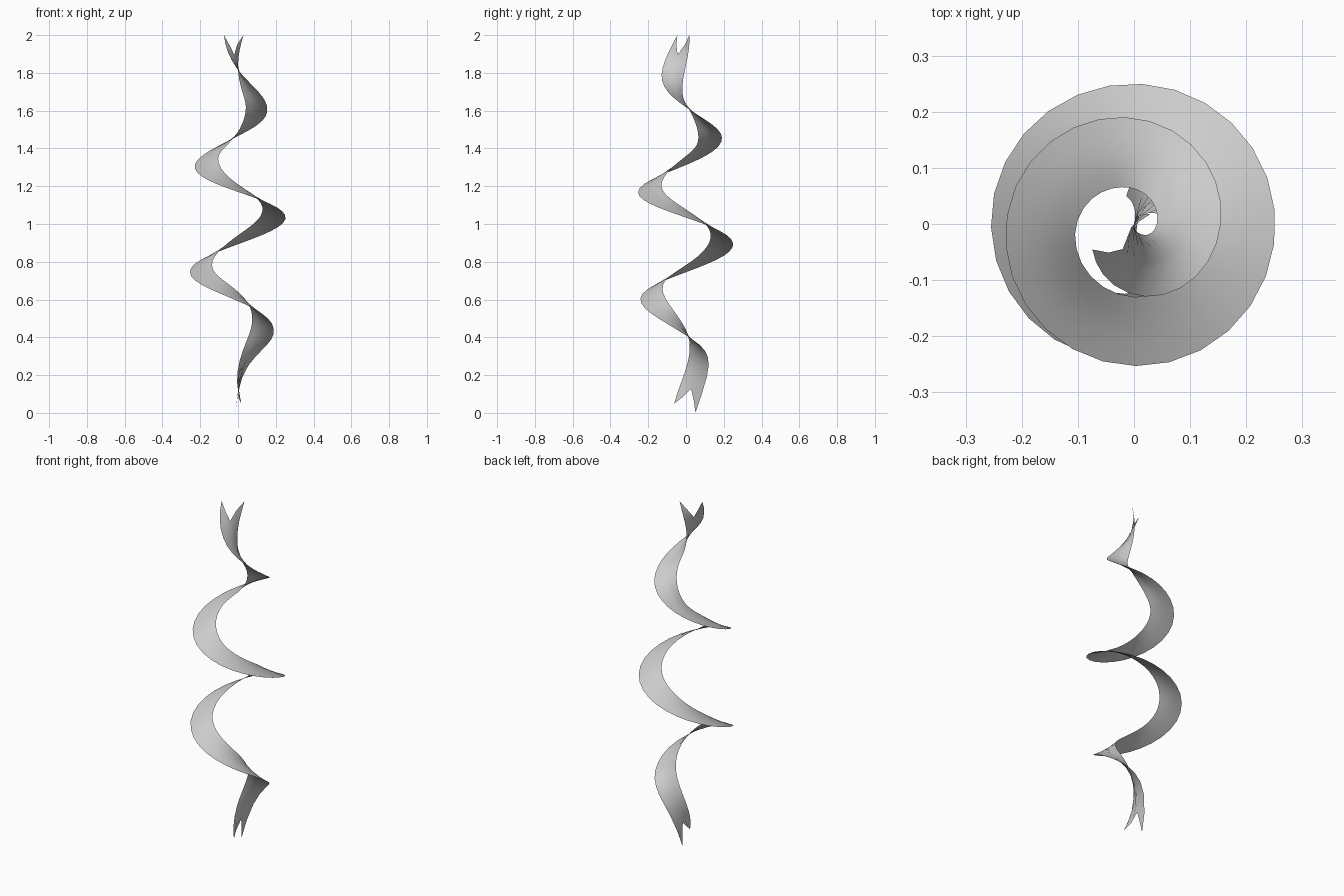
import bpy, bmesh, math

if "Cube" in bpy.data.objects:
    bpy.data.objects.remove(bpy.data.objects["Cube"])

# Ribbon edges: (quarter turns clockwise from +y, radius, height)
OUTER = [(-.17, .052, 0), (.25, .13, .244), (1.13, .194, .435), (2.05, .242, .60),
         (3.02, .255, .748), (4, .25, .893), (5, .252, 1.034), (6, .253, 1.17),
         (6.95, .23, 1.305), (7.92, .192, 1.454), (8.92, .157, 1.605),
         (9.85, .133, 1.78), (10.65, .087, 2.0)]
INNER = [(-.17, -.065, .05), (.6, .034, .334), (1.3, .085, .504), (2.1, .126, .658),
         (3.05, .138, .79), (4, .131, .94), (5, .13, 1.077), (6, .13, 1.21),
         (6.85, .108, 1.34), (7.77, .07, 1.454), (8.68, .046, 1.597),
         (9.45, .03, 1.70), (10.65, -.034, 2.0)]
ROWS, COLS = 72, 4


def slope(pts, i, c):
    a, b = pts[max(i - 1, 0)], pts[min(i + 1, len(pts) - 1)]
    return (b[c] - a[c]) / (b[0] - a[0])


def sample(pts, k):
    """Smooth Hermite interpolation of radius and height."""
    i = 0
    while i < len(pts) - 2 and k > pts[i + 1][0]:
        i += 1
    a, b = pts[i], pts[i + 1]
    h = b[0] - a[0]
    t = (k - a[0]) / h
    return [(2*t**3 - 3*t*t + 1) * a[c] + (t**3 - 2*t*t + t) * h * slope(pts, i, c)
            + (3*t*t - 2*t**3) * b[c] + (t**3 - t*t) * h * slope(pts, i + 1, c)
            for c in (1, 2)]


# Spiral ribbon: radial strip between the edges, with V-cut ends
bm = bmesh.new()
grid = []
for r in range(ROWS + 1):
    row = []
    for c in range(COLS + 1):
        v = c / COLS
        notch = 1 - abs(2 * v - 1)
        start, end = -.17 + .20 * notch, 10.65 - .38 * notch
        k = start + (end - start) * r / ROWS
        (ro, zo), (ri, zi) = sample(OUTER, k), sample(INNER, k)
        rad, z = ri + (ro - ri) * v, zi + (zo - zi) * v
        ang = math.pi / 2 * (1 - k)
        row.append(bm.verts.new((rad * math.cos(ang), rad * math.sin(ang), z)))
    grid.append(row)
for a, b in zip(grid, grid[1:]):
    for c in range(COLS):
        bm.faces.new((a[c], a[c + 1], b[c + 1], b[c])).smooth = True
bmesh.ops.recalc_face_normals(bm, faces=bm.faces)
mesh = bpy.data.meshes.new("spiral_ribbon")
bm.to_mesh(mesh)
bm.free()
ribbon = bpy.data.objects.new("spiral_ribbon", mesh)
bpy.context.collection.objects.link(ribbon)
